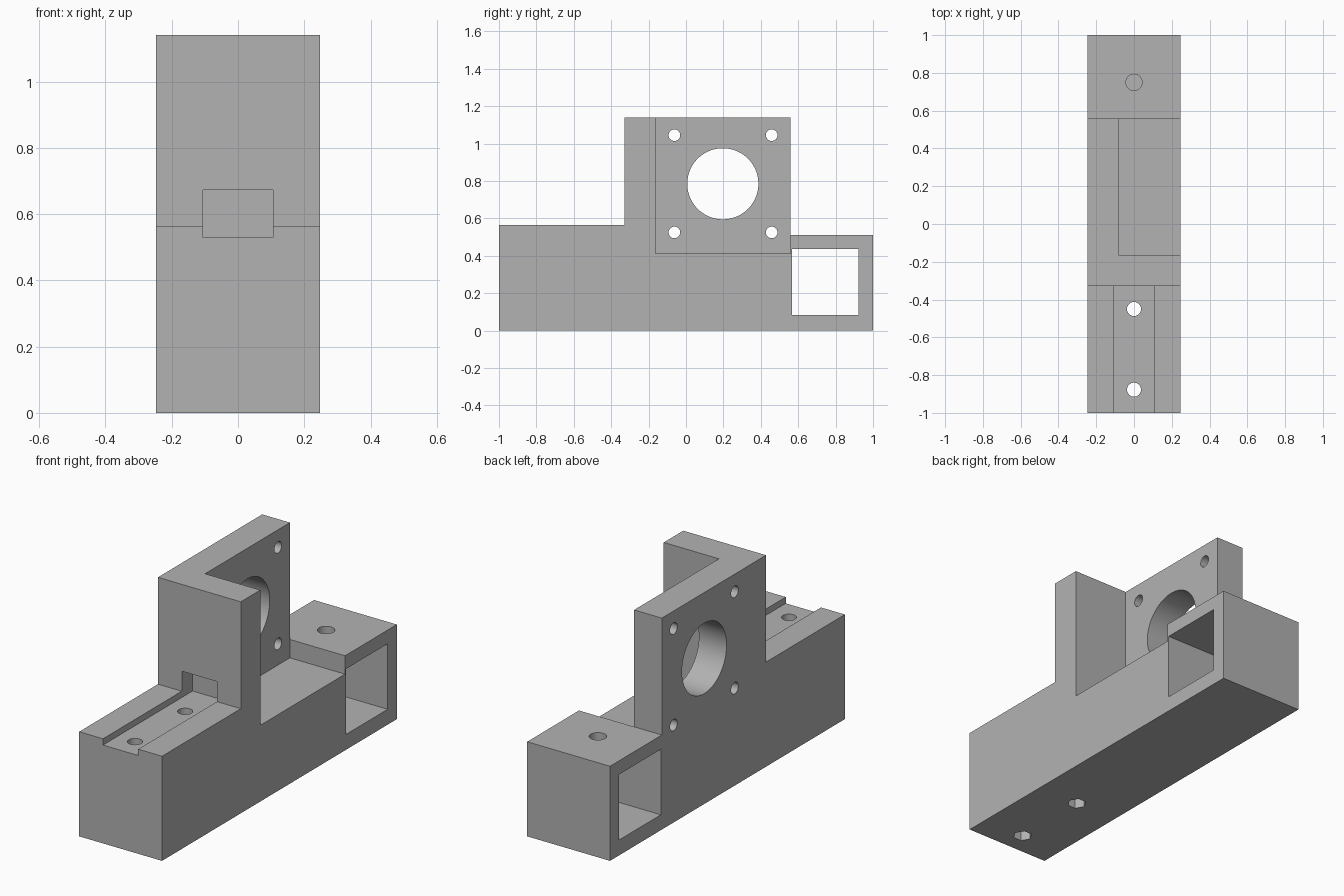
import bpy, bmesh, math
from mathutils import Matrix, Vector

if "Cube" in bpy.data.objects:
    bpy.data.objects.remove(bpy.data.objects["Cube"])

HALF_W = 0.247      # half width of the bracket
WALL_IN = -0.082    # inner face of the motor wall
TOP, DECK, REAR_TOP, POCKET_Z = 1.14, 0.564, 0.51, 0.411

grey = bpy.data.materials.new("plain grey")
grey.use_nodes = True
colour = (0.448, 0.448, 0.448, 1)
grey.diffuse_color = colour
grey.node_tree.nodes["Principled BSDF"].inputs["Base Color"].default_value = colour


def add_object(name, bm):
    bmesh.ops.recalc_face_normals(bm, faces=bm.faces)
    mesh = bpy.data.meshes.new(name)
    bm.to_mesh(mesh)
    bm.free()
    mesh.materials.append(grey)
    ob = bpy.data.objects.new(name, mesh)
    bpy.context.collection.objects.link(ob)
    return ob


def box(name, lo, hi):
    lo, hi = Vector(lo), Vector(hi)
    bm = bmesh.new()
    bmesh.ops.create_cube(bm, size=1, matrix=Matrix.Translation((lo + hi) / 2)
                          @ Matrix.Diagonal((*(hi - lo), 1)))
    return add_object(name, bm)


def rod(name, centre, radius, length, axis="Z", sides=48):
    turn = Matrix.Rotation(math.pi / 2, 4, "Y") if axis == "X" else Matrix.Rotation(math.pi / 2, 4, "Z")
    bm = bmesh.new()
    bmesh.ops.create_cone(bm, cap_ends=True, segments=sides, radius1=radius, radius2=radius,
                          depth=length, matrix=Matrix.Translation(centre) @ turn)
    return add_object(name, bm)


# Body: side profile extruded across the width
profile = [(-1, 0), (1, 0), (1, REAR_TOP), (0.559, REAR_TOP), (0.559, TOP),
           (-0.329, TOP), (-0.329, DECK), (-1, DECK)]
bm = bmesh.new()
side = bm.faces.new([bm.verts.new((-HALF_W, y, z)) for y, z in profile])
extruded = bmesh.ops.extrude_face_region(bm, geom=[side])["geom"]
bmesh.ops.translate(bm, vec=(2 * HALF_W, 0, 0),
                    verts=[g for g in extruded if isinstance(g, bmesh.types.BMVert)])
body = add_object("bracket_body", bm)

# Motor pocket, belt window and guide groove
cutters = [
    box("motor_pocket", (WALL_IN, -0.163, POCKET_Z), (0.5, 0.559, 1.5)),
    box("belt_window", (-0.5, 0.567, 0.083), (0.5, 0.922, 0.436)),
    box("guide_groove", (-0.105, -1.2, 0.53), (0.105, -0.237, 0.672)),
]

# Motor shaft opening and four screw holes through the wall
shaft_y, shaft_z, spacing = 0.197, 0.785, 0.26
cutters.append(rod("shaft_hole", (-0.2, shaft_y, shaft_z), 0.19, 0.4, "X", 96))
for sy in (-1, 1):
    for sz in (-1, 1):
        cutters.append(rod("motor_screw_hole", (-0.2, shaft_y + sy * spacing + 0.001,
                                                shaft_z + sz * spacing), 0.031, 0.4, "X"))

# Bolt holes with hexagonal nut recesses below
for y in (-0.45, -0.877):
    cutters.append(rod("bolt_hole", (0, y, 0.35), 0.037, 1))
    cutters.append(rod("nut_recess", (0, y, 0), 0.048, 0.24, sides=6))

# Hole in the rear block, reaching only the window
cutters.append(rod("rear_hole", (0, 0.75, 0.5), 0.043, 0.3))

for cutter in cutters:
    mod = body.modifiers.new(cutter.name, "BOOLEAN")
    mod.operation = "DIFFERENCE"
    mod.solver = "EXACT"
    mod.object = cutter

# Bake the cuts and remove the cutters
bpy.context.view_layer.update()
evaluated = body.evaluated_get(bpy.context.evaluated_depsgraph_get())
finished = bpy.data.meshes.new_from_object(evaluated)
body.modifiers.clear()
body.data = finished
for cutter in cutters:
    bpy.data.objects.remove(cutter)

# Smooth hole walls, sharp corners
bpy.ops.object.select_all(action="DESELECT")
body.select_set(True)
bpy.context.view_layer.objects.active = body
bpy.ops.object.shade_smooth_by_angle(angle=math.radians(30))
